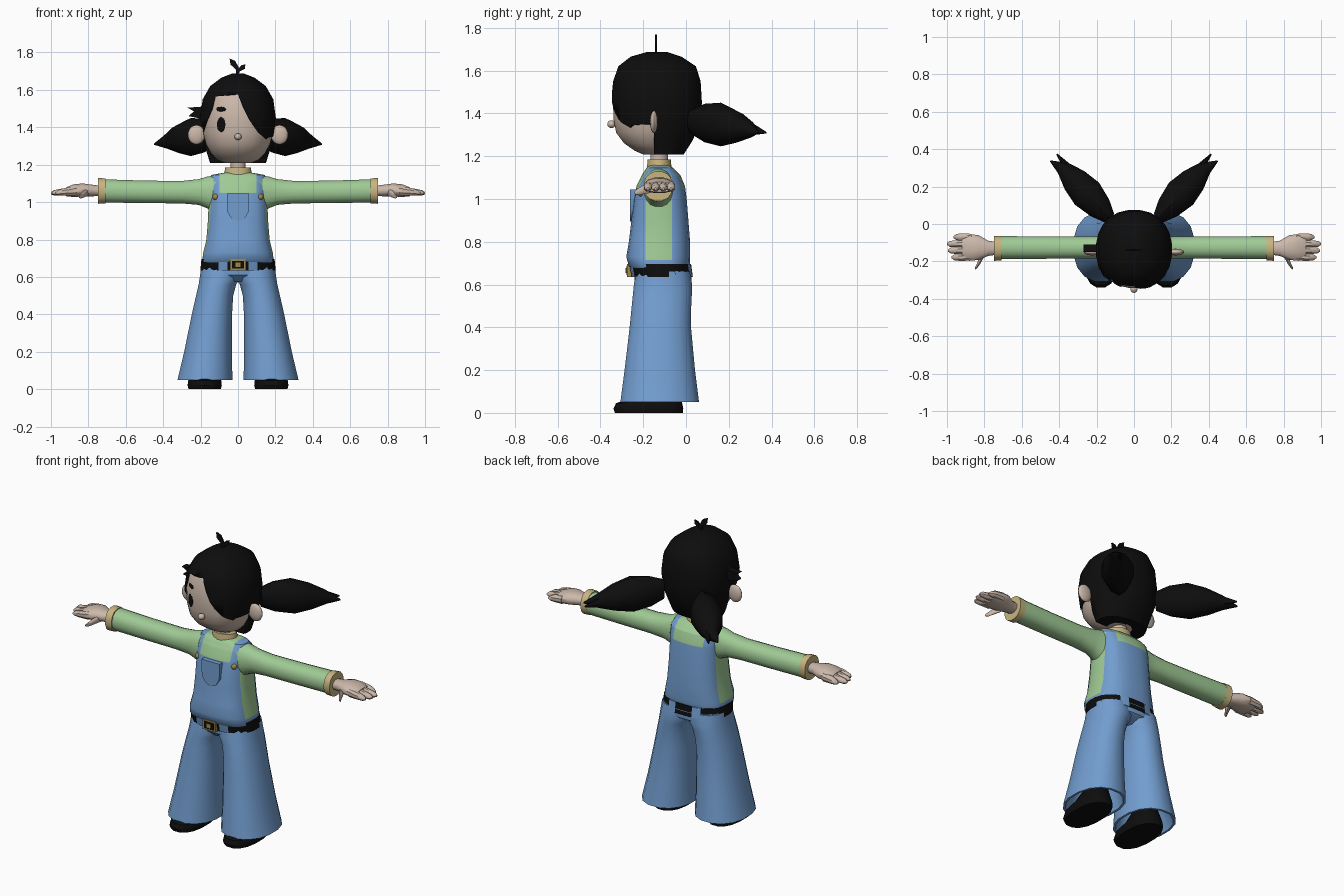
import bpy, bmesh, math
from mathutils import Vector

if "Cube" in bpy.data.objects:
    bpy.data.objects.remove(bpy.data.objects["Cube"])


def material(name, rgb):
    m = bpy.data.materials.new(name)
    m.use_nodes = True
    m.diffuse_color = (*rgb, 1)
    bsdf = next(n for n in m.node_tree.nodes if n.type == 'BSDF_PRINCIPLED')
    bsdf.inputs["Base Color"].default_value = (*rgb, 1)
    return m


SKIN = material("skin", (.60, .48, .40))
BLACK = material("black", (.004, .004, .004))
DENIM = material("denim blue", (.17, .34, .63))
GREEN = material("shirt green", (.35, .59, .30))
TAN = material("cuff tan", (.58, .46, .22))
GOLD = material("buckle gold", (.36, .26, .07))


def finish(name, bm, *mats, angle=40):
    bmesh.ops.recalc_face_normals(bm, faces=bm.faces)
    me = bpy.data.meshes.new(name)
    bm.to_mesh(me)
    bm.free()
    for m in mats:
        me.materials.append(m)
    ob = bpy.data.objects.new(name, me)
    bpy.context.collection.objects.link(ob)
    bpy.ops.object.select_all(action='DESELECT')
    ob.select_set(True)
    bpy.context.view_layer.objects.active = ob
    bpy.ops.object.shade_smooth_by_angle(angle=math.radians(angle))
    return ob


def loft(rings, seg=16, power=1.0):
    """Skin a closed tube through rings of (centre, half axis, half axis)."""
    bm = bmesh.new()
    rows = []
    for c, a, b in rings:
        row = []
        for i in range(seg):
            t = math.tau * (i + .5) / seg
            u, v = math.cos(t), math.sin(t)
            u = math.copysign(abs(u) ** power, u)
            v = math.copysign(abs(v) ** power, v)
            row.append(bm.verts.new(Vector(c) + u * Vector(a) + v * Vector(b)))
        rows.append(row)
    for r, q in zip(rows, rows[1:]):
        for i in range(seg):
            j = (i + 1) % seg
            bm.faces.new((r[i], r[j], q[j], q[i]))
    bm.faces.new(rows[0])
    bm.faces.new(rows[-1])
    return bm


def level(z, rx, front, back, x=0):
    return (x, (front + back) / 2, z), (rx, 0, 0), (0, (back - front) / 2, 0)


def across(x, y, ry, z, rz):
    return (x, y, z), (0, ry, 0), (0, 0, rz)


def cut(bm, axis, *values):
    for v in values:
        no = Vector((0, 0, 0))
        no[axis] = 1
        bmesh.ops.bisect_plane(bm, geom=bm.verts[:] + bm.edges[:] + bm.faces[:],
                               plane_co=no * v, plane_no=no)


def prism(name, pts, y0, y1, mat):
    bm = bmesh.new()
    a = [bm.verts.new((x, y0, z)) for x, z in pts]
    b = [bm.verts.new((x, y1, z)) for x, z in pts]
    bm.faces.new(a)
    bm.faces.new(b)
    for i in range(len(pts)):
        j = (i + 1) % len(pts)
        bm.faces.new((a[i], a[j], b[j], b[i]))
    return finish(name, bm, mat)


def ball(name, loc, scale, mat, normal=None):
    bm = bmesh.new()
    bmesh.ops.create_uvsphere(bm, u_segments=16, v_segments=10, radius=1)
    bmesh.ops.scale(bm, vec=scale, verts=bm.verts)
    ob = finish(name, bm, mat)
    ob.location = loc
    if normal:
        ob.rotation_euler.z = math.atan2(normal.x, -normal.y)
    return ob


def stuck_on(name, base, x, z, scale, mat):
    """Flat detail laid on the front surface of another part."""
    bpy.context.view_layer.update()
    _, loc, normal, _ = base.ray_cast((x, -1, z), (0, 1, 0))
    return ball(name, loc, scale, mat, normal)


# Torso: green shirt with denim bib, back and straps
bm = loft([level(.67, .19, -.25, .01), level(.685, .193, -.268, .018),
           level(.73, .187, -.28, .02), level(.8, .17, -.268, .02),
           level(.9, .162, -.256, .012), level(1.0, .158, -.246, .004),
           level(1.06, .158, -.232, -.004), level(1.11, .157, -.208, -.025),
           level(1.145, .145, -.185, -.06), level(1.158, .07, -.17, -.08)], 24, .75)
cut(bm, 0, -.1, .1)
cut(bm, 1, -.19, -.065)
cut(bm, 2, .715, 1.05, 1.11)
for f in bm.faces:
    c = f.calc_center_median()
    panel = -.19 < c.y < -.065 and .715 < c.z < 1.11
    neckline = abs(c.x) < .1 and c.z > 1.05
    f.material_index = 1 if panel or neckline else 0
torso = finish("torso", bm, DENIM, GREEN)

# Pelvis and belt, the belt broken by denim loops
finish("pelvis", loft([level(.575, .14, -.2, -.03), level(.61, .19, -.24, .025),
                       level(.66, .198, -.245, .03), level(.7, .19, -.24, .01)], 24, .85), DENIM)
bm = loft([level(.635, .203, -.255, .033), level(.695, .197, -.268, .025)], 24, .85)
cut(bm, 0, -.105, -.055, .055, .105)
for f in bm.faces:
    f.material_index = int(.055 < abs(f.calc_center_median().x) < .105)
finish("belt", bm, BLACK, DENIM)
for name, w, h, y, m in (("buckle_frame", .042, .03, -.276, GOLD),
                         ("buckle_opening", .032, .021, -.279, BLACK),
                         ("buckle_pin", .014, .012, -.282, GOLD)):
    prism(name, [(-w, .665 - h), (w, .665 - h), (w, .665 + h), (-w, .665 + h)], y, -.25, m)

# Bib pocket
prism("bib_pocket", [(-.06, 1.045), (.06, 1.045), (.058, .95), (.035, .912),
                     (0, .895), (-.035, .912), (-.058, .95)], -.262, -.2, DENIM)

# Collar and neck
finish("collar", loft([level(1.13, .078, -.185, -.065), level(1.185, .07, -.18, -.07)]), TAN)
finish("neck", loft([level(1.15, .042, -.167, -.083), level(1.25, .042, -.167, -.083)]), SKIN)

# Head
head = finish("head", loft([
    level(1.208, .07, -.2, -.06), level(1.225, .11, -.24, -.02), level(1.26, .145, -.29, .0),
    level(1.31, .172, -.328, .03), level(1.37, .187, -.34, .05), level(1.45, .192, -.343, .06),
    level(1.55, .177, -.33, .05), level(1.62, .135, -.29, .02), level(1.66, .07, -.22, -.06)],
    24, .9), SKIN)
ball("nose", (0, -.348, 1.35), (.019, .02, .018), SKIN)
stuck_on("eye", head, -.09, 1.415, (.026, .005, .04), BLACK)
stuck_on("eyebrow", head, -.09, 1.497, (.03, .005, .013), BLACK)

# Hair cap with the face opening cut away
hair = finish("hair", loft([
    level(1.208, .15, -.22, -.01), level(1.27, .17, -.3, .03), level(1.35, .19, -.342, .068),
    level(1.45, .204, -.353, .076), level(1.55, .19, -.342, .07), level(1.62, .15, -.318, .048),
    level(1.665, .09, -.26, -.02), level(1.688, .03, -.18, -.09)], 24, .9), BLACK)
cutter = prism("face_opening", [
    (-.3, 1.1), (.3, 1.1), (.3, 1.4), (.198, 1.4), (.187, 1.35), (.16, 1.345), (.15, 1.335),
    (.11, 1.37), (.06, 1.44), (.025, 1.51), (0, 1.575), (-.12, 1.565), (-.135, 1.5),
    (-.165, 1.43), (-.183, 1.375), (-.195, 1.41), (-.3, 1.41)], -.6, -.15, BLACK)
cutter.hide_render = True
mod = hair.modifiers.new("opening", 'BOOLEAN')
mod.operation, mod.solver, mod.object = 'DIFFERENCE', 'EXACT', cutter
bpy.context.view_layer.objects.active = hair
bpy.ops.object.modifier_apply(modifier=mod.name)
bpy.data.objects.remove(cutter)

# Loose tuft and top sprout
prism("hair_tuft", [(-.17, 1.54), (-.2, 1.51), (-.27, 1.505), (-.235, 1.485),
                    (-.265, 1.46), (-.17, 1.44)], -.15, -.11, BLACK)
prism("sprout_tall", [(-.008, 1.67), (.006, 1.67), (.004, 1.72), (-.015, 1.755),
                      (-.045, 1.768), (-.04, 1.735), (-.012, 1.71)], -.145, -.135, BLACK)
prism("sprout_short", [(0, 1.67), (.01, 1.7), (.036, 1.712), (.04, 1.737),
                       (.018, 1.732), (0, 1.71)], -.145, -.135, BLACK)

for s, side in ((1, "left"), (-1, "right")):
    # Ear and overall button
    ball(side + "_ear", (s * .222, -.15, 1.36), (.046, .018, .052), SKIN)
    stuck_on(side + "_button", torso, s * .122, 1.028, (.016, .012, .016), GOLD)

    # Ponytail with a forked tip
    along, out = Vector((s * .29, .315, 0)), Vector((s * .735, -.677, 0))
    base = Vector((s * .13, .03, 0))

    def tail(t, r, z, rz, shift=0):
        return base + along * t + out * shift + Vector((0, 0, z)), out * r, (0, 0, rz)
    finish(side + "_ponytail", loft([
        tail(0, .035, 1.36, .06), tail(.18, .07, 1.355, .09), tail(.42, .092, 1.348, .102),
        tail(.65, .075, 1.338, .075), tail(.85, .042, 1.325, .04),
        tail(1.03, .004, 1.31, .004, .025)], 10), BLACK)
    finish(side + "_ponytail_fork", loft([
        tail(.6, .03, 1.335, .05, -.03), tail(.85, .022, 1.325, .028, -.02),
        tail(1.04, .004, 1.31, .004, -.025)], 8), BLACK)

    # Sleeve and cuff
    finish(side + "_sleeve", loft([
        across(s * .13, -.128, .07, 1.045, .098), across(s * .165, -.128, .064, 1.052, .086),
        across(s * .21, -.126, .06, 1.054, .07), across(s * .3, -.126, .06, 1.053, .061),
        across(s * .5, -.126, .061, 1.055, .061), across(s * .72, -.126, .062, 1.06, .063)],
        16, .9), GREEN)
    finish(side + "_cuff", loft([
        across(s * .708, -.13, .066, 1.06, .068), across(s * .748, -.13, .068, 1.06, .07)],
        16, .9), TAN)

    # Hand, fingers and thumb
    finish(side + "_palm", loft([
        across(s * .73, -.13, .035, 1.06, .028), across(s * .78, -.13, .042, 1.062, .032),
        across(s * .83, -.126, .068, 1.065, .036), across(s * .88, -.125, .074, 1.061, .035),
        across(s * .92, -.125, .066, 1.055, .024)], 12, .9), SKIN)
    for i, tip in enumerate((.965, 1.0, .995, .975)):
        y = -.07 - .036 * i
        finish(side + "_finger", loft([
            across(s * .87, y, .019, 1.06, .026), across(s * .93, y, .021, 1.055, .021),
            across(s * (tip - .015), y, .017, 1.05, .015), across(s * tip, y, .006, 1.047, .006)],
            8), SKIN)
    finish(side + "_thumb", loft([
        across(s * .80, -.15, .025, 1.055, .022), across(s * .825, -.195, .025, 1.043, .02),
        across(s * .84, -.225, .014, 1.032, .014), across(s * .85, -.238, .005, 1.028, .006)],
        8), SKIN)

    # Flared hollow trouser leg: inner wall first, then the outside
    legs = [level(.32, .07, -.2, -.04, s * .145), level(.05, .137, -.295, .05, s * .177)]
    for z, inner, outer, front, back in (
            (.05, .027, .326, -.31, .064), (.2, .031, .29, -.29, .045),
            (.4, .03, .249, -.266, .026), (.5, .024, .226, -.256, .027),
            (.56, .008, .212, -.25, .03), (.6, -.02, .206, -.246, .031),
            (.66, -.02, .198, -.235, .02)):
        legs.append(level(z, (outer - inner) / 2, front, back, s * (outer + inner) / 2))
    finish(side + "_trouser_leg", loft(legs, 16, .9), DENIM)

    # Shoe with ankle shaft
    finish(side + "_shoe", loft([
        level(0, .088, -.335, -.012, s * .178), level(.02, .093, -.342, -.01, s * .178),
        level(.045, .09, -.33, -.015, s * .178), level(.075, .075, -.25, -.025, s * .178),
        level(.12, .06, -.2, -.04, s * .175), level(.33, .055, -.18, -.06, s * .15)],
        16, .85), BLACK)
